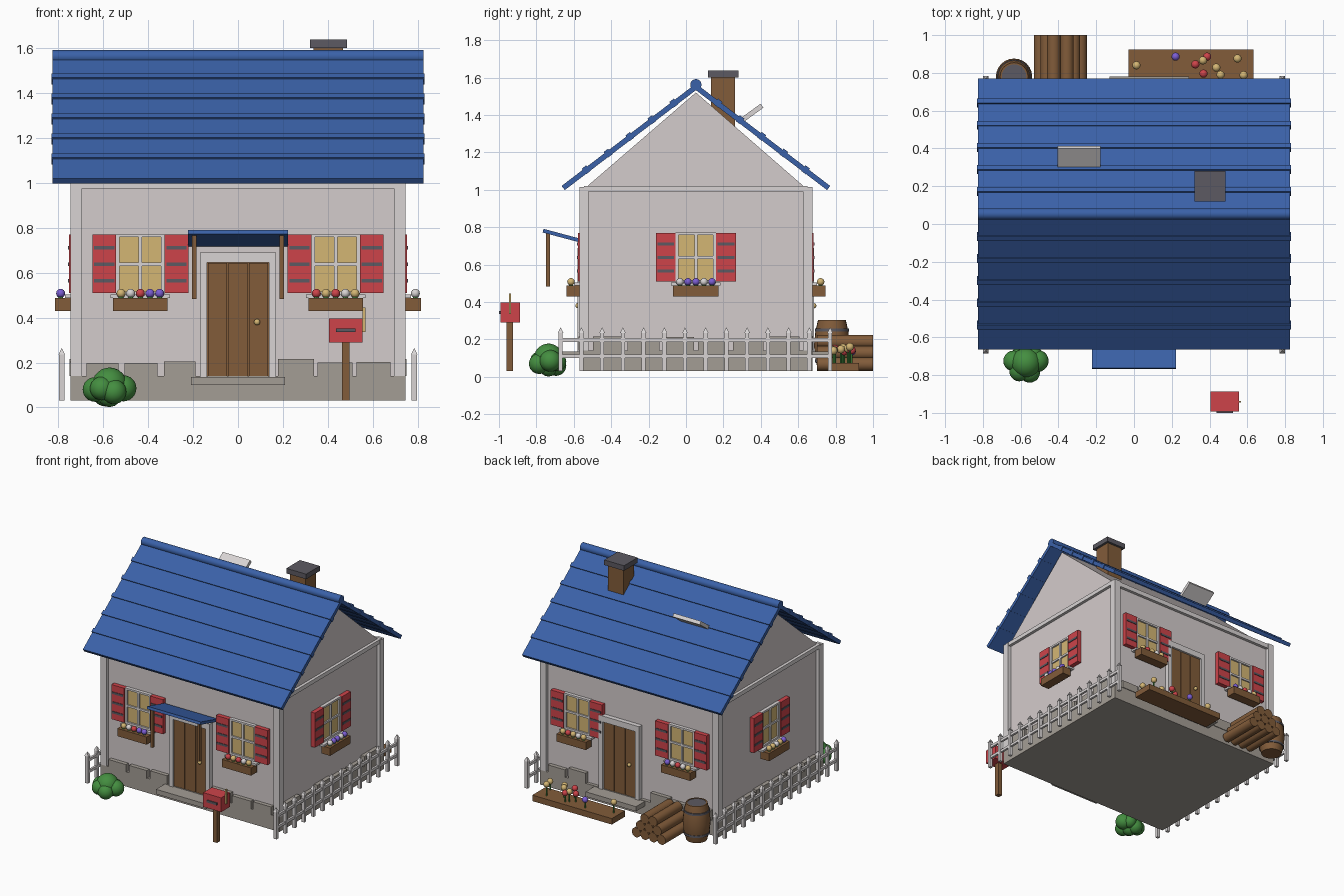
import bpy, bmesh, math, random
from mathutils import Matrix, Vector

if "Cube" in bpy.data.objects:
    bpy.data.objects.remove(bpy.data.objects["Cube"])
random.seed(4)

def lin(c):
    return tuple((v / 255 / 12.92) if v < 11 else ((v / 255 + .055) / 1.055) ** 2.4 for v in c) + (1,)

COLOURS = dict(roof_blue=(58, 97, 168), wall_cream=(212, 204, 204), trim_white=(216, 212, 212),
               stone_grey=(164, 157, 149), wood_brown=(130, 92, 58), shutter_red=(206, 68, 74),
               iron_dark=(92, 90, 98), warm_yellow=(212, 182, 116), leaf_green=(68, 142, 64),
               petal_purple=(124, 94, 212))
MATS = {}
for k, c in COLOURS.items():
    MATS[k] = bpy.data.materials.new(k)
    MATS[k].diffuse_color = lin(c)
BLUE, WALL, TRIM, STONE, WOOD, RED, DARK, YEL, GREEN, PURP = COLOURS
I = Matrix.Identity(4)
T = lambda *p: Matrix.Translation(p)
R = lambda deg, ax: Matrix.Rotation(math.radians(deg), 4, ax)
parts = {}   # name -> (bmesh, material); one object per name

def part(name, mat):
    return parts.setdefault(name, (bmesh.new(), mat))[0]

def box(name, mat, x0, x1, y0, y1, z0, z1, M=I):
    S = Matrix.Diagonal((x1 - x0, y1 - y0, z1 - z0, 1))
    bmesh.ops.create_cube(part(name, mat), size=1, matrix=M @ T((x0 + x1) / 2, (y0 + y1) / 2, (z0 + z1) / 2) @ S)

def ball(name, mat, p, r, M=I):
    bmesh.ops.create_uvsphere(part(name, mat), u_segments=12, v_segments=8, radius=r, matrix=M @ T(*p))

def cyl(name, mat, M, r, depth, n=16, r2=None):
    bmesh.ops.create_cone(part(name, mat), cap_ends=True, segments=n, radius1=r,
                          radius2=r if r2 is None else r2, depth=depth, matrix=M)

def flower(tag, col, p, r, M=I):
    ball(tag + "_" + col.split("_")[1] + "_flowers", col, p, r, M)

# house limits: walls, and the ridge line at y = YC
X, Y0, Y1, YC = .72, -.545, .65, .053

# body: walls with gable as one extruded profile
bm = part("house_walls", WALL)
prof = [(Y0, .1), (Y1, .1), (Y1, 1.0), (YC + .575, 1.02), (YC, 1.52), (YC - .58, 1.02), (Y0, 1.0)]
f = bm.faces.new([bm.verts.new((-X, y, z)) for y, z in prof])
ext = bmesh.ops.extrude_face_region(bm, geom=[f])["geom"]
bmesh.ops.translate(bm, vec=(2 * X, 0, 0), verts=[v for v in ext if isinstance(v, bmesh.types.BMVert)])
bmesh.ops.recalc_face_normals(bm, faces=bm.faces[:])

# stone base, corner posts and eave beams
box("foundation", STONE, -.745, .745, -.57, .675, .03, .14)
for x in (-X, X):
    for y in (Y0, Y1):
        box("corner_posts", TRIM, x - .025, x + .025, y - .025, y + .025, .14, 1.015)
    box("eave_beams", TRIM, x - .022, x + .022, Y0, Y1, .99, 1.02)
for y in (Y0, Y1):
    box("eave_beams", TRIM, -X, X, y - .022, y + .022, .975, 1.01)

# roof: two panels with raised courses, and a round ridge
L, ANG = .892, 37.3
for side, rot in (("front", 180), ("back", 0)):
    M = T(0, YC, 1.55) @ R(rot, 'Z') @ R(-ANG, 'X')
    box("roof_" + side, BLUE, -.826, .826, 0, L, -.014, .014, M)
    for k in range(1, 6):
        d = k * .117 / math.cos(math.radians(ANG))
        box("roof_courses_" + side, BLUE, -.831, .831, d - .015, d + .015, -.016, .022, M)
cyl("roof_ridge", BLUE, T(0, YC, 1.562) @ R(90, 'Y'), .03, 1.652)

# chimney and open roof hatch
box("chimney", WOOD, .337, .467, .135, .263, 1.3, 1.6)
box("chimney_cap", DARK, .32, .485, .118, .28, 1.6, 1.638)
box("roof_hatch", TRIM, -.405, -.177, -.067, .067, -.013, .013, T(0, .352, 1.41) @ R(36, 'X'))

# windows: local x along the wall, -y outward
def window(tag, M, cols):
    w = "window_" + tag
    box(w + "_glass", YEL, -.1, .1, -.012, .01, .51, .765, M)
    for s in (-1, 1):
        box(w + "_frame", TRIM, s * .1 - .008, s * .1 + .008, -.025, .01, .505, .772, M)
        box(w + "_shutters", RED, s * .161 - .053, s * .161 + .053, -.033, .01, .51, .77, M)
        for z in (.565, .638, .711):
            box(w + "_slats", DARK, s * .161 - .045, s * .161 + .045, -.037, 0, z - .008, z + .008, M)
    for z in (.51, .765):
        box(w + "_frame", TRIM, -.1, .1, -.025, .01, z - .007, z + .007, M)
    box(w + "_frame", TRIM, -.008, .008, -.022, 0, .51, .765, M)
    box(w + "_frame", TRIM, -.1, .1, -.022, 0, .63, .645, M)
    box(w + "_sill", TRIM, -.132, .132, -.05, .01, .488, .503, M)
    box(w + "_flower_box", WOOD, -.122, .122, -.095, -.025, .43, .488, M)
    for i, c in enumerate(cols):
        x = (i - 2) * .043
        cyl(w + "_stems", GREEN, M @ T(x, -.07, .492), .014, .02, 8, .006)
        flower(w, c, (x, -.07, .508), .02, M)

window("front_left", T(-.435, Y0, 0), (YEL, TRIM, RED, PURP, PURP))
window("front_right", T(.435, Y0, 0), (RED, YEL, RED, TRIM, YEL))
window("back_left", T(-.435, Y1, 0) @ R(180, 'Z'), (PURP, TRIM, RED, TRIM, YEL))
window("back_right", T(.435, Y1, 0) @ R(180, 'Z'), (YEL, RED, YEL, TRIM, YEL))
window("right", T(X, YC, 0) @ R(90, 'Z'), (TRIM, PURP, PURP, TRIM, PURP))
window("left", T(-X, YC, 0) @ R(-90, 'Z'), (YEL, YEL, TRIM, YEL, PURP))

# doors with planks, frame, knob and step
def door(tag, M):
    d = "door_" + tag
    box(d + "_leaf", WOOD, -.137, .137, -.015, .01, .13, .645, M)
    for x in (-.091, 0, .091):
        box(d + "_planks", WOOD, x - .043, x + .043, -.022, 0, .135, .643, M)
    for s in (-1, 1):
        box(d + "_frame", TRIM, s * .153 - .016, s * .153 + .016, -.035, .01, .13, .645, M)
    box(d + "_frame", TRIM, -.169, .169, -.035, .01, .645, .69, M)
    ball(d + "_knob", YEL, (.085, -.033, .38), .014, M)
    box(d + "_step", STONE, -.21, .21, -.13, 0, .1, .136, M)

door("front", T(0, Y0, 0))
door("back", T(.08, Y1, 0) @ R(180, 'Z'))

# awning over the front door with hanging posts
box("awning", BLUE, -.222, .222, -.11, .1, -.01, .01, T(0, -.658, .753) @ R(-15, 'X'))
for x in (-.195, .195):
    box("awning_posts", WOOD, x - .01, x + .01, -.748, -.728, .482, .765)

# loose stone blocks at the foot of each wall
def stones(tag, M, half, n, gap=None):
    step = 2 * half / n
    for i in range(n):
        x = -half + (i + .5) * step
        if gap is not None and abs(x - gap) < .19:
            continue
        w = step * random.uniform(.40, .47)
        box("base_stones_" + tag, STONE, x - w, x + w, -.03, .01, .14, random.uniform(.195, .22), M)

stones("front", T(0, Y0, 0), .69, 8, 0)
stones("back", T(0, Y1, 0) @ R(180, 'Z'), .69, 8, -.08)
stones("right", T(X, YC, 0) @ R(90, 'Z'), .56, 6)
stones("left", T(-X, YC, 0) @ R(-90, 'Z'), .56, 6)

# picket fences along both sides
for tag, x in (("left", -.785), ("right", .785)):
    for i in range(14):
        y = -.67 + i * 1.44 / 13
        box("fence_pickets_" + tag, TRIM, x - .012, x + .012, y - .011, y + .011, .03, .235)
        cyl("fence_tips_" + tag, TRIM, T(x, y, .25) @ R(45, 'Z'), .021, .03, 4, 0)
    for z in (.11, .197):
        box("fence_rails_" + tag, TRIM, x - .008, x + .008, -.67, .77, z - .01, z + .01)

# bush: overlapping leafy lumps
for x, y, z, r in ((0, 0, .1, .078), (-.065, .01, .08, .055), (.062, .01, .085, .058), (.02, -.05, .07, .055),
                   (-.035, -.045, .085, .053), (-.02, .04, .06, .055), (.035, .045, .08, .05), (0, 0, .055, .053)):
    bmesh.ops.create_icosphere(part("bush", GREEN), subdivisions=3, radius=r, matrix=T(-.572 + x, -.735 + y, z))

# mailbox
box("mailbox_post", WOOD, .463, .497, -.96, -.926, .03, .3)
box("mailbox", RED, .405, .555, -.993, -.888, .29, .397)
box("mailbox_slot", DARK, .437, .523, -1.0, -.99, .335, .352)
box("mailbox_flag", YEL, .555, .567, -.946, -.936, .335, .445)

# log pile, 4-3-2
for row, n in enumerate((4, 3, 2)):
    for i in range(n):
        cyl("log_pile", WOOD, T(-.39 + (i - (n - 1) / 2) * .07, .85, .067 + row * .0605) @ R(90, 'X'), .036, .3, 14)

# barrel: spun stave profile with hoops and dark lid
bm = part("barrel", WOOD)
pts = [(0, .03), (.072, .03), (.088, .09), (.096, .167), (.088, .245), (.074, .305), (.065, .305), (.065, .29), (0, .29)]
vs = [bm.verts.new((-.635 + r, .78, z)) for r, z in pts]
es = [bm.edges.new(p) for p in zip(vs, vs[1:])]
bmesh.ops.spin(bm, geom=vs + es, cent=(-.635, .78, 0), axis=(0, 0, 1), angle=2 * math.pi, steps=24, use_duplicate=False)
bmesh.ops.remove_doubles(bm, verts=bm.verts[:], dist=.0005)
bmesh.ops.recalc_face_normals(bm, faces=bm.faces[:])
for z in (.085, .25):
    cyl("barrel_hoops", DARK, T(-.635, .78, z), .0905, .016, 24)
cyl("barrel_lid", DARK, T(-.635, .78, .296), .066, .012, 24)

# flower bed behind the house
box("flower_bed", WOOD, -.03, .632, .77, .925, .03, .075)
for x, y, c in ((.013, .84, YEL), (.22, .886, PURP), (.325, .845, RED), (.365, .866, YEL), (.387, .886, RED),
                (.368, .796, RED), (.436, .828, YEL), (.458, .79, YEL), (.548, .876, YEL), (.58, .788, YEL)):
    h = random.uniform(.135, .16)
    cyl("flower_bed_stems", GREEN, T(x, y, (h + .07) / 2), .005, h - .07, 6)
    flower("flower_bed", c, (x, y, h), .022)

# turn every collected part into an object
for name, (bm, mat) in parts.items():
    me = bpy.data.meshes.new(name)
    bm.to_mesh(me)
    bm.free()
    me.materials.append(MATS[mat])
    ob = bpy.data.objects.new(name, me)
    bpy.context.collection.objects.link(ob)
    ob.select_set(True)
    bpy.context.view_layer.objects.active = ob
bpy.ops.object.shade_smooth_by_angle(angle=math.radians(40))

for m in bpy.data.materials:
    if m.users and not m.is_grease_pencil:
        m.use_nodes = True
        m.node_tree.nodes["Principled BSDF"].inputs["Base Color"].default_value = m.diffuse_color
